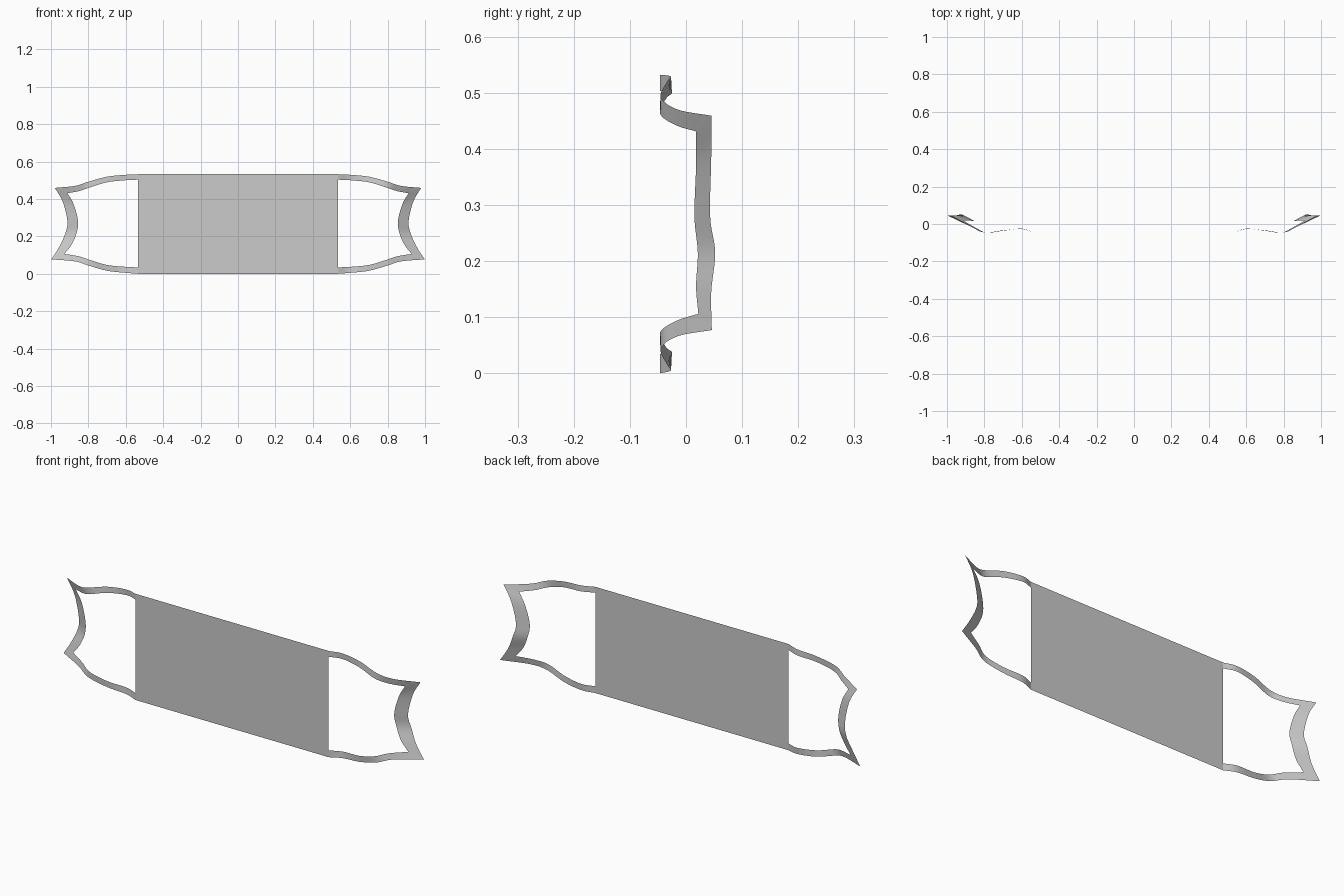
import bpy, bmesh
from mathutils import Vector

if "Cube" in bpy.data.objects:
    bpy.data.objects.remove(bpy.data.objects["Cube"])


def spline(points, steps=6):
    """Catmull-Rom resampling of a short list of tuples."""
    pts = [Vector(p) for p in points]
    pts = [2 * pts[0] - pts[1]] + pts + [2 * pts[-1] - pts[-2]]
    out = []
    for i in range(1, len(pts) - 2):
        a, b, c, d = pts[i - 1:i + 3]
        for s in range(steps):
            t = s / steps
            out.append(0.5 * (2 * b + (c - a) * t + (2 * a - 5 * b + 4 * c - d) * t * t
                              + (3 * b - a - 3 * c + d) * t ** 3))
    out.append(pts[-2])
    return out


def ribbon(name, outer, inner, mirror=True):
    """Single-layer sheet between two edge curves."""
    bm = bmesh.new()
    rows = [(bm.verts.new(a), bm.verts.new(b)) for a, b in zip(outer, inner)]
    for (a, b), (c, d) in zip(rows, rows[1:]):
        bm.faces.new((a, b, d, c))
    bmesh.ops.recalc_face_normals(bm, faces=bm.faces)
    if sum(f.normal.y for f in bm.faces) > 0:
        bmesh.ops.reverse_faces(bm, faces=bm.faces)
    for f in bm.faces:
        f.smooth = True
    me = bpy.data.meshes.new(name)
    bm.to_mesh(me)
    bm.free()
    ob = bpy.data.objects.new(name, me)
    bpy.context.collection.objects.link(ob)
    if mirror:
        ob.modifiers.new("mirror", 'MIRROR')
    return ob


# flat centre panel
xs = (-0.535, -0.48, 0, 0.48, 0.535)
ribbon("centre_panel", [(x, -0.046, 0.532) for x in xs],
       [(x, -0.046, 0.0) for x in xs], mirror=False)

# ear straps: (x, y, z) along the outer and inner edges
upper_out = [(.535, -.046, .532), (.6, -.027, .529), (.7, -.034, .519),
             (.8, -.045, .492), (.87, -.015, .470), (.979, .045, .459)]
upper_in = [(.535, -.046, .503), (.6, -.025, .500), (.7, -.036, .489),
            (.79, -.046, .462), (.85, -.018, .442), (.912, .018, .431)]
lower_out = [(.535, -.046, .000), (.6, -.027, .005), (.7, -.034, .016),
             (.8, -.045, .044), (.87, -.015, .066), (.998, .046, .077)]
lower_in = [(.535, -.046, .034), (.6, -.025, .037), (.7, -.036, .047),
            (.79, -.046, .073), (.85, -.018, .093), (.928, .022, .106)]
ribbon("upper_strap", spline(upper_out), spline(upper_in))
ribbon("lower_strap", spline(lower_out), spline(lower_in))

# curved end bands joining the straps
end_out = [upper_out[-1], (.937, .045, .385), (.912, .043, .28),
           (.924, .052, .215), (.955, .045, .145), lower_out[-1]]
end_in = [upper_in[-1], (.878, .018, .37), (.855, .015, .28),
          (.864, .021, .215), (.890, .018, .155), lower_in[-1]]
ribbon("end_band", spline(end_out), spline(end_in))
